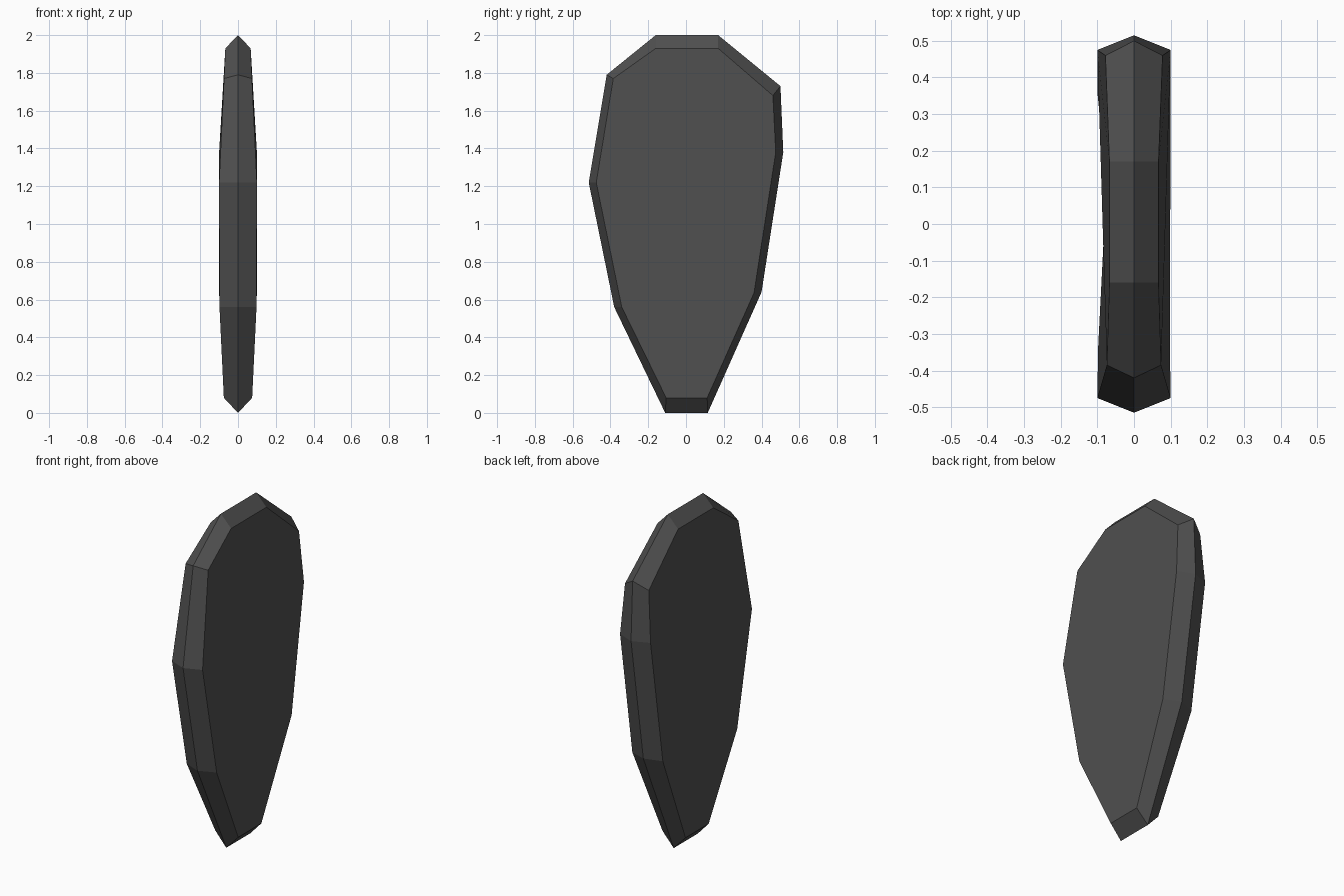
import bpy
import bmesh

cube = bpy.data.objects.get("Cube")
if cube:
    bpy.data.objects.remove(cube, do_unlink=True)

# Dark grey stone colour
stone = bpy.data.materials.new("dark_grey_stone")
stone.use_nodes = True
grey = (0.08, 0.08, 0.08, 1)
stone.diffuse_color = grey
stone.node_tree.nodes["Principled BSDF"].inputs["Base Color"].default_value = grey

# Central ridge outline (y, z)
rim = [(-0.11, 0), (0.115, 0), (0.40, 0.64), (0.515, 1.38), (0.50, 1.73),
       (0.17, 2), (-0.16, 2), (-0.42, 1.79), (-0.515, 1.22), (-0.38, 0.56)]
# Flat face outline (half thickness, y, z)
face = [(0.075, -0.105, 0.08), (0.075, 0.112, 0.08), (0.1, 0.36, 0.635),
        (0.1, 0.475, 1.38), (0.078, 0.46, 1.68), (0.067, 0.17, 1.93),
        (0.067, -0.16, 1.93), (0.074, -0.385, 1.77), (0.1, -0.475, 1.22),
        (0.098, -0.34, 0.56)]

# Stone slab: two mirrored faces, each bevelled out to the shared ridge
bm = bmesh.new()
ridge = [bm.verts.new((0, y, z)) for y, z in rim]
count = len(ridge)
for side in (1, -1):
    ring = [bm.verts.new((side * x, y, z)) for x, y, z in face]
    bm.faces.new(ring)
    for i in range(count):
        j = (i + 1) % count
        bm.faces.new((ridge[i], ridge[j], ring[j], ring[i]))
bmesh.ops.recalc_face_normals(bm, faces=bm.faces)

mesh = bpy.data.meshes.new("stone_slab")
bm.to_mesh(mesh)
bm.free()
mesh.materials.append(stone)
slab = bpy.data.objects.new("stone_slab", mesh)
bpy.context.collection.objects.link(slab)
